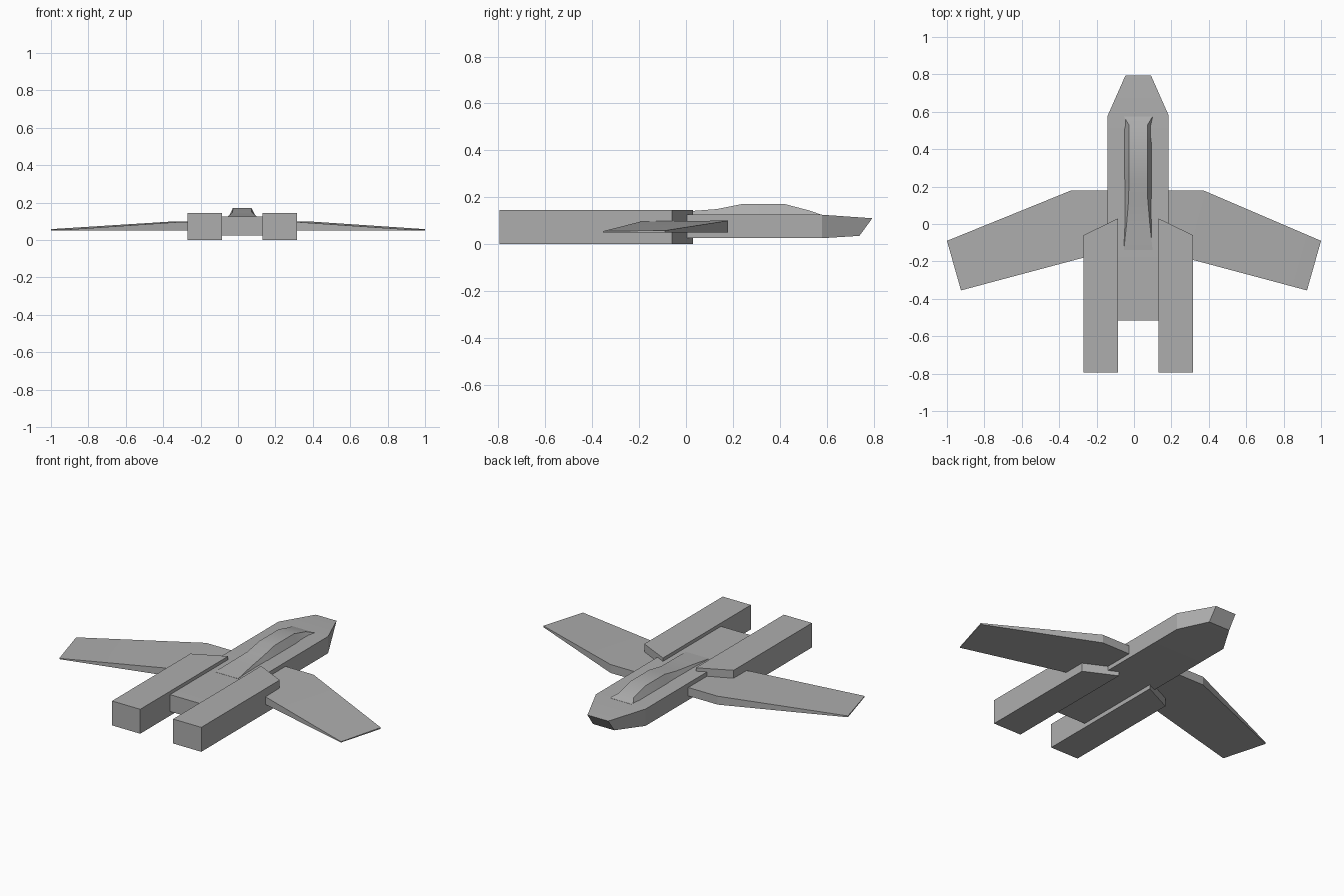
import bpy
import bmesh
import math

cube = bpy.data.objects.get("Cube")
if cube:
    bpy.data.objects.remove(cube, do_unlink=True)

grey = bpy.data.materials.new("hull_grey")
grey.use_nodes = True
grey.diffuse_color = (0.42, 0.42, 0.42, 1)
grey.node_tree.nodes["Principled BSDF"].inputs["Base Color"].default_value = (0.42, 0.42, 0.42, 1)

MID = 0.0225  # centre line of the hull


def loft(name, rings):
    """Skin closed rings of equal size and cap both ends."""
    bm = bmesh.new()
    loops = [[bm.verts.new(p) for p in ring] for ring in rings]
    n = len(loops[0])
    for a, b in zip(loops, loops[1:]):
        for i in range(n):
            j = (i + 1) % n
            bm.faces.new((a[i], a[j], b[j], b[i]))
    bm.faces.new(loops[0])
    bm.faces.new(loops[-1])
    bmesh.ops.recalc_face_normals(bm, faces=bm.faces)
    mesh = bpy.data.meshes.new(name)
    bm.to_mesh(mesh)
    bm.free()
    mesh.materials.append(grey)
    obj = bpy.data.objects.new(name, mesh)
    bpy.context.collection.objects.link(obj)
    bpy.ops.object.select_all(action="DESELECT")
    obj.select_set(True)
    bpy.context.view_layer.objects.active = obj
    bpy.ops.object.shade_smooth_by_angle(angle=math.radians(20))
    return obj


def section(y_low, y_top, w_low, w_top, z_low, z_top):
    """Four-sided cross-section around the centre line."""
    return [(MID - w_low, y_low, z_low), (MID + w_low, y_low, z_low),
            (MID + w_top, y_top, z_top), (MID - w_top, y_top, z_top)]


# Fuselage with a tapered, undercut nose
loft("fuselage", [
    section(-0.515, -0.515, 0.163, 0.163, 0.025, 0.125),
    section(0.58, 0.58, 0.163, 0.163, 0.025, 0.125),
    section(0.74, 0.795, 0.07, 0.068, 0.035, 0.11),
])

# Canopy fairing: y, half width of the ridge, ridge height
ridge = [(-0.14, 0.077, 0.126), (0.0, 0.062, 0.139), (0.13, 0.051, 0.149), (0.24, 0.05, 0.171),
         (0.42, 0.05, 0.171), (0.53, 0.05, 0.142), (0.575, 0.077, 0.126)]
loft("canopy", [section(y, y, 0.077, w, 0.115, z) for y, w, z in ridge])

for side, label in ((1, "left"), (-1, "right")):
    # Box engine with a swept front face
    outline = [(0.108, -0.795), (0.293, -0.795), (0.293, -0.06), (0.108, 0.03)]
    loft(label + "_engine", [[(MID + side * x, y, z) for x, y in outline]
                             for z in (0, 0.145)])

    # Swept wing, thin at the tip: leading and trailing points per station
    stations = [((0.1, 0.18), (0.1, -0.135), 0.1, 0.1),
                ((0.352 + side * 0.0175, 0.18), (0.3, -0.188), 0.1, 0.097),
                ((1.0, -0.09), (0.925, -0.355), 0.058, 0.055)]
    loft(label + "_wing", [
        [(side * f[0], f[1], 0.05), (side * f[0], f[1], zf),
         (side * r[0], r[1], zr), (side * r[0], r[1], 0.05)]
        for f, r, zf, zr in stations])
